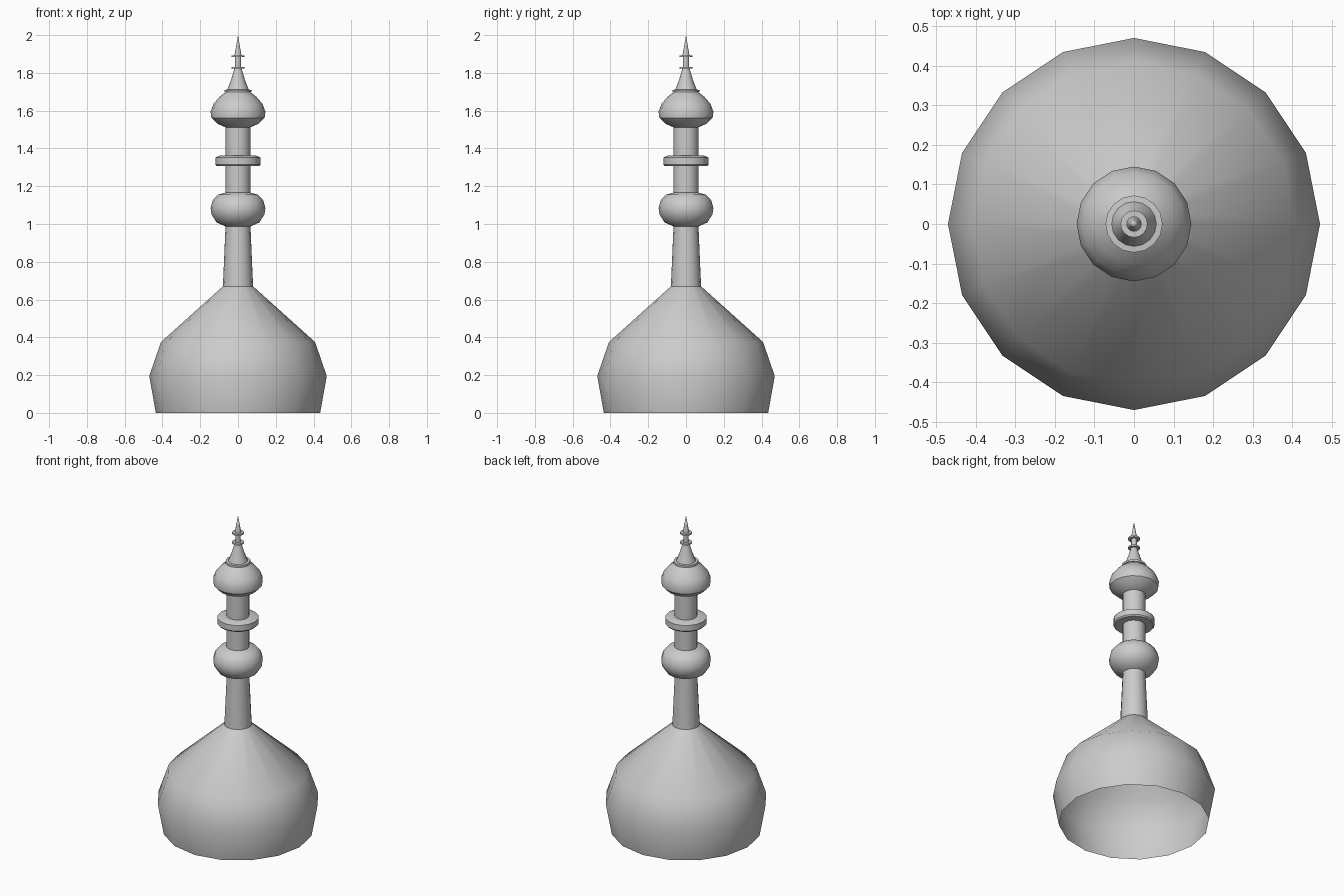
import bpy, bmesh
from math import cos, sin, pi, radians

if "Cube" in bpy.data.objects:
    bpy.data.objects.remove(bpy.data.objects["Cube"])

SIDES = 16


def lathe(name, profile, angle=35):
    """Revolve (radius, z) points around z; radius 0 makes a single tip point."""
    bm = bmesh.new()
    rings = []
    for r, z in profile:
        n = SIDES if r > 0 else 1
        rings.append([bm.verts.new((r * cos(2 * pi * i / SIDES), r * sin(2 * pi * i / SIDES), z))
                      for i in range(n)])
    for a, b in zip(rings, rings[1:]):
        for i in range(SIDES):
            j = (i + 1) % SIDES
            if len(b) == 1:
                bm.faces.new((a[i], a[j], b[0]))
            else:
                bm.faces.new((a[i], a[j], b[j], b[i]))
    mesh = bpy.data.meshes.new(name)
    bm.to_mesh(mesh)
    bm.free()
    obj = bpy.data.objects.new(name, mesh)
    bpy.context.collection.objects.link(obj)
    bpy.ops.object.select_all(action='DESELECT')
    obj.select_set(True)
    bpy.context.view_layer.objects.active = obj
    bpy.ops.object.shade_smooth_by_angle(angle=radians(angle))
    return obj


# Hollow base dome, open underneath
lathe("base_dome", [(0.435, 0), (0.47, 0.195), (0.408, 0.375), (0.08, 0.67)])

# Tapered neck
lathe("neck", [(0.08, 0.67), (0.066, 0.988)])

# Lower bulb
lathe("lower_bulb", [(0.066, 0.987), (0.113, 1.008), (0.14, 1.05), (0.145, 1.085),
                     (0.134, 1.125), (0.107, 1.155), (0.066, 1.166)])

# Columns above and below the collar
lathe("lower_column", [(0.066, 1.166), (0.066, 1.308)])
lathe("upper_column", [(0.066, 1.36), (0.066, 1.515)])

# Collar ring
lathe("collar", [(0.066, 1.308), (0.113, 1.308), (0.12, 1.316), (0.12, 1.352),
                 (0.095, 1.362), (0.066, 1.362)])

# Upper onion bulb
lathe("upper_bulb", [(0.066, 1.512), (0.108, 1.53), (0.141, 1.562), (0.145, 1.595),
                     (0.13, 1.635), (0.098, 1.673), (0.066, 1.698)])

# Finial: plate, cone, two small discs and the spike
lathe("finial_plate", [(0.055, 1.698), (0.072, 1.698), (0.072, 1.71), (0.05, 1.712)])
lathe("finial_cone", [(0.057, 1.71), (0.036, 1.765), (0.018, 1.826)])
for label, z in (("lower", 1.822), ("upper", 1.883)):
    lathe(label + "_finial_disc", [(0.017, z), (0.034, z), (0.034, z + 0.01), (0.017, z + 0.01)])
lathe("finial_stem", [(0.016, 1.826), (0.016, 1.89)])
lathe("finial_spike", [(0.019, 1.89), (0.01, 1.94), (0, 2.0)])
